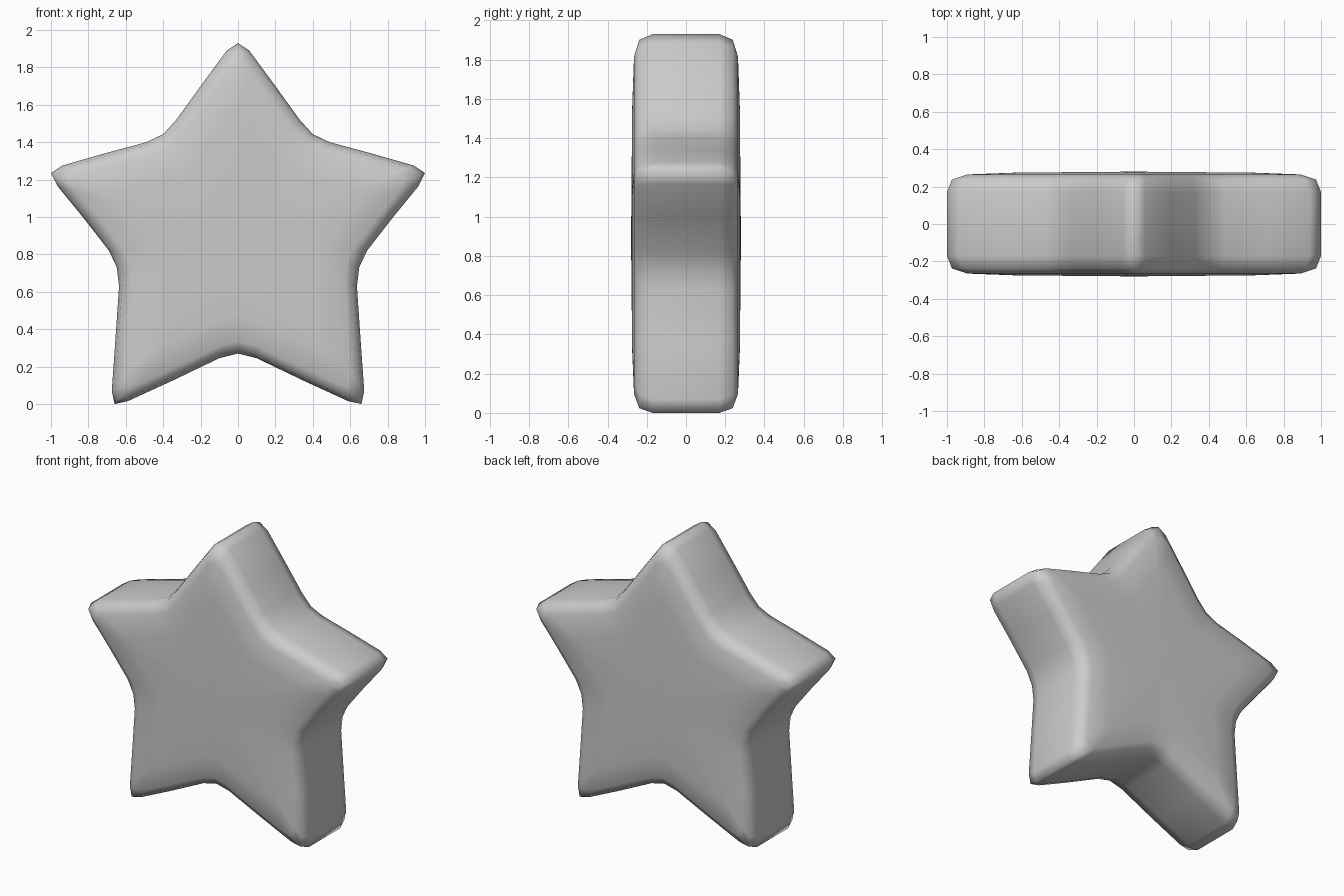
import bpy, bmesh

if "Cube" in bpy.data.objects:
    bpy.data.objects.remove(bpy.data.objects["Cube"])

# Right half of the star outline (x, z), top tip to bottom notch
half = [(0, 1.93), (0.06, 1.89), (0.20, 1.70), (0.33, 1.52), (0.40, 1.443), (0.49, 1.40),
        (0.72, 1.338), (0.94, 1.275), (1.0, 1.235), (0.965, 1.165), (0.83, 1.0),
        (0.69, 0.82), (0.648, 0.73), (0.636, 0.63), (0.655, 0.35), (0.675, 0.07),
        (0.66, 0.0), (0.59, 0.015), (0.35, 0.125), (0.10, 0.245), (0, 0.27)]
outline = half + [(-x, z) for x, z in half[-2:0:-1]]
CENTRE_Z = 0.88

# Depth and scale of each ring: straight wall, rounded rim, slightly domed face
front = [(-0.277, 0.35), (-0.274, 0.65), (-0.265, 0.89), (-0.238, 0.973), (-0.17, 1.0)]
rings = front + [(0, 1.0)] + [(-y, s) for y, s in reversed(front)]

bm = bmesh.new()
loops = [[bm.verts.new((x * s, y, CENTRE_Z + (z - CENTRE_Z) * s)) for x, z in outline]
         for y, s in rings]
n = len(outline)
for a, b in zip(loops, loops[1:]):
    for i in range(n):
        j = (i + 1) % n
        bm.faces.new((a[i], a[j], b[j], b[i]))

# Close the front and back faces at their centres
for loop, y in ((loops[0], -0.28), (loops[-1], 0.28)):
    c = bm.verts.new((0, y, CENTRE_Z))
    for i in range(n):
        bm.faces.new((loop[i], loop[(i + 1) % n], c))

bmesh.ops.recalc_face_normals(bm, faces=bm.faces)
for f in bm.faces:
    f.smooth = True
mesh = bpy.data.meshes.new("star")
bm.to_mesh(mesh)
bm.free()
star = bpy.data.objects.new("star", mesh)
bpy.context.collection.objects.link(star)
